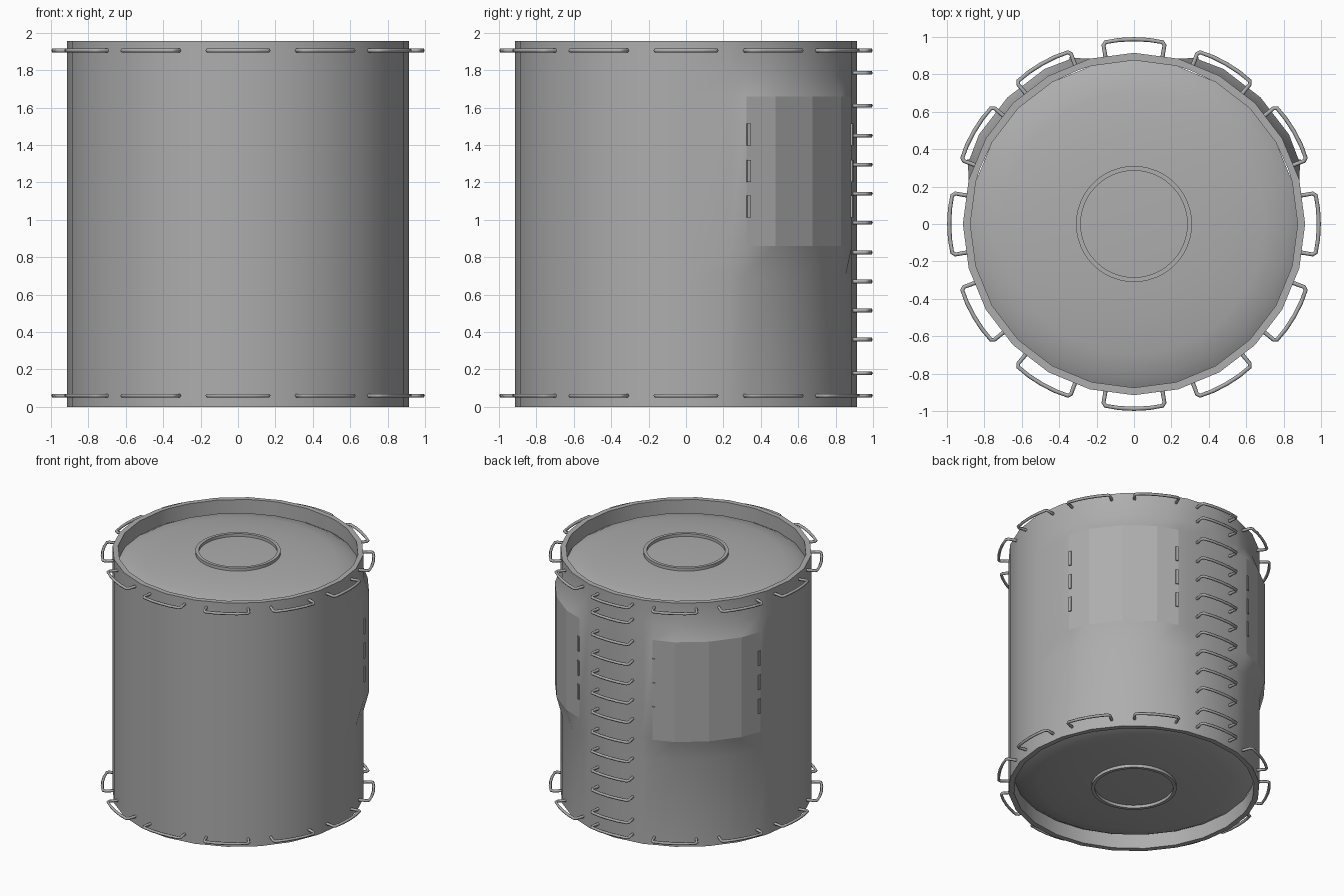
import bpy, bmesh, math
from mathutils import Matrix

if "Cube" in bpy.data.objects:
    bpy.data.objects.remove(bpy.data.objects["Cube"])

R, H = 0.915, 1.955
steel = bpy.data.materials.new("steel grey")
steel.diffuse_color = (0.42, 0.42, 0.42, 1)
steel.use_nodes = True
steel.node_tree.nodes["Principled BSDF"].inputs["Base Color"].default_value = steel.diffuse_color


def finish(name, bm, angle=30):
    bmesh.ops.recalc_face_normals(bm, faces=bm.faces)
    me = bpy.data.meshes.new(name)
    bm.to_mesh(me)
    bm.free()
    me.materials.append(steel)
    ob = bpy.data.objects.new(name, me)
    bpy.context.collection.objects.link(ob)
    if angle:
        bpy.ops.object.select_all(action='DESELECT')
        ob.select_set(True)
        bpy.context.view_layer.objects.active = ob
        bpy.ops.object.shade_smooth_by_angle(angle=math.radians(angle))
    return ob


def polar(r, deg, z):
    a = math.radians(deg)
    return (r * math.cos(a), r * math.sin(a), z)


def lathe(name, profile, steps, angle=30):
    bm = bmesh.new()
    vs = [bm.verts.new((r, 0, z)) for r, z in profile]
    es = [bm.edges.new(p) for p in zip(vs, vs[1:])]
    bmesh.ops.spin(bm, geom=vs + es, cent=(0, 0, 0), axis=(0, 0, 1),
                   angle=2 * math.pi, steps=steps)
    bmesh.ops.remove_doubles(bm, verts=bm.verts, dist=1e-4)
    return finish(name, bm, angle)


# Drum wall: 24 sides, with two raised curved panels swelling out of the back
PANEL = [20, 30, 45, 60, 70]
angles = sorted(set(range(0, 360, 15)) | set(PANEL) | {180 - a for a in PANEL})
levels = [0, 0.70, 0.86, 1.66, 1.77, H]


def wall_radius(deg, z):
    a = 180 - deg if deg > 90 else deg
    if 20 <= a <= 70 and 0.86 <= z <= 1.66:
        return 0.945 if a in (20, 70) else 0.957
    # points between the 24 corners stay on the flat side
    off = (deg + 7.5) % 15 - 7.5
    if off:
        return R * math.cos(math.radians(7.5)) / math.cos(math.radians(7.5 - abs(off)))
    return R


bm = bmesh.new()
rows = [[bm.verts.new(polar(wall_radius(a, z), a, z)) for a in angles] for z in levels]
inner = [[bm.verts.new(polar(0.875, a, z)) for a in angles] for z in (0.115, 0, H, 1.84)]
n = len(angles)
flat = []
for lower, upper in list(zip(rows, rows[1:])) + [(inner[0], inner[1]), (inner[1], rows[0]),
                                                (rows[-1], inner[2]), (inner[2], inner[3])]:
    for i in range(n):
        j = (i + 1) % n
        f = bm.faces.new((lower[i], lower[j], upper[j], upper[i]))
        if lower is rows[2]:
            a = angles[i] if angles[i] < 90 else 180 - angles[j]
            if 20 <= a < 70:
                flat.append(len(bm.faces) - 1)
wall = finish("drum_wall", bm)
for i in flat:
    wall.data.polygons[i].use_smooth = False

# Domed ends and their small raised rings, mirrored top and bottom
dome = [(0.876, 1.84), (0.82, 1.872), (0.70, 1.898), (0.5, 1.92), (0.3, 1.932), (0, 1.936)]
ring = [(0.31, 1.91), (0.31, 1.955), (0.285, 1.955), (0.285, 1.91)]
for end in ("top", "bottom"):
    side = (lambda p: p) if end == "top" else (lambda p: [(r, H - z) for r, z in p])
    lathe(end + "_dome", side(dome), 24, 40)
    lathe(end + "_ring", side(ring), 48)

# One bent-bar handle, reused for the rims and the ladder
cu = bpy.data.curves.new("handle", 'CURVE')
cu.dimensions = '3D'
cu.bevel_depth = 0.011
cu.bevel_resolution = 1
cu.use_fill_caps = True
half = [(0.885, 0.152), (0.91, 0.155), (0.955, 0.163), (0.972, 0.153), (0.984, 0.08)]
pts = half + [(0.988, 0)] + [(x, -y) for x, y in reversed(half)]
sp = cu.splines.new('POLY')
sp.points.add(len(pts) - 1)
for p, (x, y) in zip(sp.points, pts):
    p.co = (x, y, 0, 1)
    p.radius = 1
tmp = bpy.data.objects.new("handle", cu)
bpy.context.collection.objects.link(tmp)
bpy.context.view_layer.update()
handle = bpy.data.meshes.new_from_object(tmp.evaluated_get(bpy.context.evaluated_depsgraph_get()))
bpy.data.objects.remove(tmp)
handle.materials.clear()
handle.materials.append(steel)
handle.shade_smooth()


def add_handle(name, deg, z):
    ob = bpy.data.objects.new(name, handle)
    ob.location.z = z
    ob.rotation_euler.z = math.radians(deg)
    bpy.context.collection.objects.link(ob)


for deg in range(0, 360, 30):
    add_handle("lower_handle", deg, 0.06)
    add_handle("upper_handle", deg, 1.905)
for z in (0.18, 0.36, 0.515, 0.67, 0.825, 0.985, 1.14, 1.295, 1.45, 1.61, 1.785):
    add_handle("ladder_rung", 90, z)

# Hinge strips along the panel edges
bm = bmesh.new()
for a in (20.7, 69.3, 110.7, 159.3):
    for z in (1.07, 1.26, 1.455):
        m = Matrix.Rotation(math.radians(a), 4, 'Z') @ Matrix.Translation((0.946, 0, z)) \
            @ Matrix.Diagonal((0.016, 0.02, 0.118, 1))
        bmesh.ops.create_cube(bm, size=1, matrix=m)
finish("panel_hinges", bm, 0)
